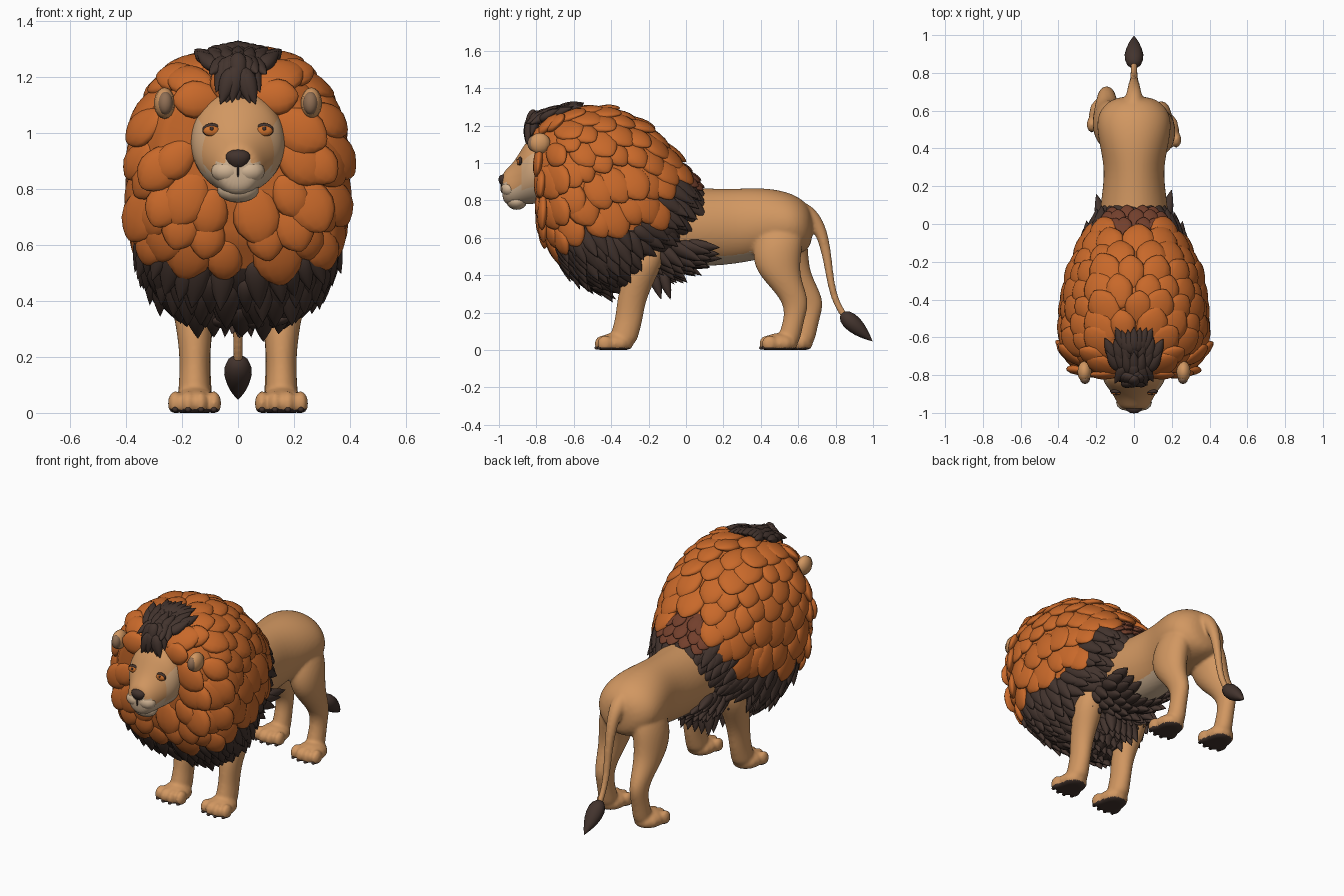
import bpy, bmesh, math, random
from mathutils import Vector as V
from mathutils.bvhtree import BVHTree

if "Cube" in bpy.data.objects:
    bpy.data.objects.remove(bpy.data.objects["Cube"])

random.seed(4)
X = V((1, 0, 0))


def material(name, rgb):
    m = bpy.data.materials.new(name)
    m.diffuse_color = (*rgb, 1)
    m.use_nodes = True
    m.node_tree.nodes["Principled BSDF"].inputs["Base Color"].default_value = m.diffuse_color
    return m


TAN = material("tan fur", (.64, .31, .12))
ORANGE = material("orange mane", (.58, .14, .023))
DARK = material("dark brown hair", (.056, .034, .027))
RUSSET = material("russet hair", (.17, .05, .025))
CREAM = material("cream fur", (.64, .46, .30))
PALE = material("pale tan fur", (.63, .38, .20))
AMBER = material("amber eye", (.60, .16, .025))
INNER = material("inner ear", (.28, .16, .09))


def mesh_object(name, verts, faces, mats, rule=None, subsurf=0):
    me = bpy.data.meshes.new(name)
    me.from_pydata([tuple(v) for v in verts], [], faces)
    bm = bmesh.new()
    bm.from_mesh(me)
    bmesh.ops.recalc_face_normals(bm, faces=bm.faces)
    for f in bm.faces:
        f.smooth = True
        if rule:
            f.material_index = rule(f.calc_center_median(), f.normal)
    bm.to_mesh(me)
    bm.free()
    for m in mats:
        me.materials.append(m)
    ob = bpy.data.objects.new(name, me)
    bpy.context.collection.objects.link(ob)
    if subsurf:
        ob.modifiers.new("smooth", 'SUBSURF').levels = subsurf
    return ob


def skin(name, rows, mats, rule=None, subsurf=0):
    """Closed tube through rows of points, with capped ends."""
    n, k = len(rows[0]), len(rows)
    faces = [(r * n + i, r * n + (i + 1) % n, (r + 1) * n + (i + 1) % n, (r + 1) * n + i)
             for r in range(k - 1) for i in range(n)]
    faces += [tuple(range(n)), tuple(range((k - 1) * n, k * n))]
    return mesh_object(name, [p for r in rows for p in r], faces, mats, rule, subsurf)


def loft(name, rings, mats, axis=None, n=16, rule=None):
    """Rings are (centre, x radius, other radius), square to the axis or the path."""
    rows = []
    for i, (c, a, b) in enumerate(rings):
        t = axis or (V(rings[min(i + 1, len(rings) - 1)][0]) - V(rings[max(i - 1, 0)][0])).normalized()
        w = t.cross(X).normalized()
        rows.append([V(c) + X * a * math.cos(s) + w * b * math.sin(s)
                     for s in (2 * math.pi * j / n for j in range(n))])
    return skin(name, rows, mats, rule, 2)


# Unit ball used for every lock of hair and every rounded detail
bm = bmesh.new()
bmesh.ops.create_uvsphere(bm, u_segments=12, v_segments=9, radius=1)
BALL_V = [v.co.copy() for v in bm.verts]
BALL_F = [tuple(v.index for v in f.verts) for f in bm.faces]
bm.free()


class Locks:
    """Collects many balls or locks into one object."""

    def __init__(self):
        self.v, self.f = [], []

    def add(self, p, d, n, L, W, T, pointed=False):
        d = V(d).normalized()
        s = d.cross(V(n)).normalized()
        n = s.cross(d)
        o = len(self.v)
        for c in BALL_V:
            k = math.sqrt(max(0, 1 - c.z)) if pointed else 1 + .15 * c.z - .5 * max(0, c.z) ** 3
            self.v.append(V(p) + d * L * c.z + s * W * k * c.x + n * T * k * c.y)
        self.f += [tuple(i + o for i in f) for f in BALL_F]

    def ball(self, p, r):
        o = len(self.v)
        self.v += [V(p) + V((c.x * r[0], c.y * r[1], c.z * r[2])) for c in BALL_V]
        self.f += [tuple(i + o for i in f) for f in BALL_F]

    def build(self, name, mats, rule=None):
        return mesh_object(name, self.v, self.f, mats, rule)


# Trunk, legs, paws and tail, fused afterwards into one smooth body
parts = [loft("trunk", [((0, y, z), a, b) for y, z, a, b in (
    (-.45, .72, .15, .20), (-.25, .68, .19, .25), (-.05, .66, .195, .22), (.12, .655, .18, .212),
    (.28, .662, .155, .205), (.42, .68, .187, .192), (.53, .675, .205, .178), (.61, .665, .185, .155),
    (.68, .65, .10, .10))], [TAN], V((0, 1, 0)))]
FRONT = ((.62, -.2, .13, .08, .09), (.48, -.205, .168, .095, .095), (.35, -.265, .16, .07, .088),
         (.25, -.295, .154, .06, .077), (.16, -.305, .155, .053, .075), (.08, -.33, .155, .060, .078),
         (.02, -.34, .155, .062, .07))
HIND = ((.74, .52, .08, .05, .08), (.62, .505, .112, .09, .13), (.52, .485, .132, .09, .135),
        (.42, .49, .14, .08, .118), (.33, .545, .145, .062, .09), (.25, .59, .145, .049, .07),
        (.17, .58, .145, .047, .055), (.08, .555, .145, .053, .062), (.02, .54, .145, .053, .06))
claws = Locks()
for side in (1, -1):
    for kind, rings, py in (("front", FRONT, -.38), ("hind", HIND, .50)):
        back = .08 if kind == "hind" and side < 0 else 0
        parts.append(loft("leg", [((side * x, y + back * min(1, max(0, (.7 - z) / .4)), z), a, b)
                                  for z, y, x, a, b in rings], [TAN], V((0, 0, -1))))
        paw, px = Locks(), side * .155
        paw.ball((px, py + back, .035), (.085, .10, .056))
        for i in range(4):
            q = i - 1.5
            toe = (px + q * .046, py + back - .074 + .014 * abs(q), .034)
            paw.ball(toe, (.027, .043, .044))
            claws.ball((toe[0], toe[1] - .030, .012), (.011, .012, .010))
        paw.v = [V((v.x, v.y, max(v.z, 0))) for v in paw.v]
        parts.append(paw.build("paw", [TAN]))
claws.build("claws", [DARK])
parts.append(loft("tail", [((0, y, z), r, r) for y, z, r in (
    (.52, .74, .06), (.60, .755, .058), (.67, .72, .048), (.725, .635, .035), (.755, .50, .026),
    (.77, .38, .022), (.795, .27, .02), (.845, .18, .02), (.88, .15, .016))], [TAN], n=10))
bpy.context.view_layer.update()
deps = bpy.context.evaluated_depsgraph_get()
bm = bmesh.new()
for ob in parts:
    bm.from_mesh(ob.evaluated_get(deps).to_mesh())
me = bpy.data.meshes.new("body")
bm.to_mesh(me)
bm.free()
for ob in parts:
    bpy.data.objects.remove(ob)
body = bpy.data.objects.new("body", me)
bpy.context.collection.objects.link(body)
fuse = body.modifiers.new("fuse", 'REMESH')
fuse.mode, fuse.voxel_size = 'VOXEL', .0095
blend = body.modifiers.new("blend", 'SMOOTH')
blend.factor, blend.iterations = .5, 5
bpy.context.view_layer.update()
fused = bpy.data.meshes.new_from_object(body.evaluated_get(bpy.context.evaluated_depsgraph_get()))
body.modifiers.clear()
body.data = fused
fused.materials.clear()
for m in (TAN, CREAM, DARK):
    fused.materials.append(m)
# Dark soles and pale belly
for f in fused.polygons:
    c, n = f.center, f.normal
    f.use_smooth = True
    f.material_index = 2 if c.z < .012 else int(n.z < -.7 and .4 < c.z < .56 and c.y < .4 and abs(c.x) < .14)

# Tail tuft
tuft = Locks()
tuft.add((0, .914, .122), (0, .75, -.68), (0, .6, .7), .112, .046, .042, True)
for a in (-1, 1):
    tuft.add((a * .012, .90, .13), (a * .08, .75, -.68), (0, .6, .7), .08, .032, .036, True)
tuft.build("tail_tuft", [DARK])

# Head with pale muzzle and cheeks
head = loft("head", [((0, y, z), a, b) for y, z, a, b in (
    (-.60, .98, .17, .18), (-.78, .972, .174, .19), (-.84, .957, .163, .178), (-.88, .926, .128, .148),
    (-.92, .888, .102, .118), (-.96, .872, .084, .095), (-.985, .875, .058, .066))],
    [TAN, CREAM, PALE], V((0, 1, 0)), 24,
    lambda c, n: 1 if c.z < (.90 if c.y < -.97 else .865) else 2 * int(abs(c.x) > .12 and c.z < 1.04))
chin = Locks()
chin.ball((0, -.905, .795), (.075, .055, .045))
for s in (-1, 1):
    chin.ball((s * .04, -.945, .862), (.056, .044, .042))
chin.build("muzzle", [CREAM])
bpy.context.view_layer.update()
tree = BVHTree.FromObject(head, bpy.context.evaluated_depsgraph_get())


def face_y(x, z):
    hit = tree.ray_cast(V((x, -2, z)), V((0, 1, 0)))[0]
    return hit.y if hit else -.85


# Nose, mouth line, eyes and ears
nose = Locks()
nose.add((0, -.972, .900), (0, .12, -1), (0, -1, 0), .040, .042, .027, True)
nose.ball((0, -.972, .915), (.046, .024, .012))
nose.ball((0, -.983, .868), (.004, .010, .028))
nose.build("nose", [DARK])
mouth = Locks()
for s in (-1, 1):
    for i in range(9):
        x = .004 + i * .0075
        mouth.ball((s * x, -.962 + 5 * x * x, .838 - .012 * math.sin(i / 8 * math.pi)), (.007, .012, .004))
mouth.build("mouth_line", [DARK])
rims, irises, ears, inner = (Locks() for _ in range(4))
for s in (-1, 1):
    e = V((s * .094, face_y(s * .094, 1.01), 1.01))
    rims.ball(e, (.034, .012, .024))
    irises.ball(e + V((0, -.008, -.004)), (.030, .010, .018))
    rims.ball(e + V((0, -.015, .004)), (.007, .005, .008))
    ears.ball((s * .262, -.782, 1.105), (.038, .058, .056))
    inner.ball((s * .259, -.818, 1.105), (.027, .030, .041))
rims.build("eye_rims_and_pupils", [DARK])
irises.build("eyes", [AMBER])
ears.build("ears", [TAN])
inner.build("inner_ears", [INNER])

# Mane shape: slanted rings of top y, top z, bottom y, bottom z, half width
MANE = ((-.80, 1.13, -.79, .77, .18), (-.79, 1.19, -.76, .62, .28), (-.71, 1.25, -.67, .48, .35),
        (-.57, 1.285, -.57, .385, .375), (-.40, 1.28, -.44, .32, .365), (-.22, 1.20, -.29, .35, .335),
        (-.08, 1.06, -.22, .39, .285), (.03, .94, -.19, .46, .25), (.075, .85, -.15, .50, .205))


def mane_point(v, t):
    i = min(int(v), 7)
    a = [p + (q - p) * (v - i) for p, q in zip(MANE[i], MANE[i + 1])]
    top, bot = V((0, a[0], a[1])), V((0, a[2], a[3]))
    e = .85 if math.cos(t) > 0 or v > 4.6 else .85 - .13 * min(1, -2 * math.cos(t))
    power = lambda q: math.copysign(abs(q) ** e, q)
    return (top + bot) / 2 + (top - bot) / 2 * power(math.cos(t)) + X * a[4] * power(math.sin(t))


def mane_normal(v, t):
    n = (mane_point(min(v + .05, 8), t) - mane_point(v - .05, t)).cross(
        mane_point(v, t + .05) - mane_point(v, t - .05)).normalized()
    return n if n.dot(mane_point(v, t) - V((0, -.42, .85))) > 0 else -n


def is_dark(p):
    edge = .49 + max(0, min(1, (p.y + .72) / .17)) * .10 + .06 * min(1, abs(p.x) / .25)
    return p.z < edge + max(0, p.y + .2) * 2


def is_russet(p):
    return -.05 < p.y < .055 and p.z > .86 and abs(p.x) < .17


def is_crest(p):
    return abs(p.x) < .09 and p.y < -.6 and p.z > 1.16


skin("mane_core", [[mane_point(r / 4, 2 * math.pi * j / 48) for j in range(48)] for r in range(33)],
     [ORANGE, DARK, RUSSET],
     lambda c, n: 2 if is_russet(c) else int(is_dark(c) or is_crest(c)))

# Overlapping locks laid over the mane in staggered rows
orange, dark, russet = Locks(), Locks(), Locks()
for want_dark, dv, gap in ((False, .55, .125), (True, .42, .068)):
    v, row = .3, 0
    while v < 7.95:
        ring = [mane_point(v, math.pi * j / 12) for j in range(25)]
        count = int(sum((q - p).length for p, q in zip(ring, ring[1:])) / gap)
        for j in range(count):
            t = 2 * math.pi * (j + .5 * (row % 2) + random.uniform(-.2, .2)) / count
            p, n = mane_point(v, t), mane_normal(v, t)
            if is_russet(p):
                if want_dark:
                    russet.add(p, V((0, 1, -.6)), n, .06, .045, .014)
                continue
            if is_dark(p) != want_dark or is_crest(p):
                continue
            if min((p - V((s * .262, -.79, 1.105))).length for s in (-1, 1)) < .10:
                continue
            if abs(p.x) > .1 and math.hypot(p.y + .2, p.z - .48) < .08:
                continue
            flow = V((0, .8, -.55)) if want_dark and p.y > -.25 else V((0, .45, -.8))
            if p.y < -.66:
                flow += V((p.x, 0, p.z - .95)).normalized() * .9
            flow = (flow - n * flow.dot(n)).normalized()
            k = random.uniform(.85, 1.2)
            if want_dark:
                d = flow + n * random.uniform(.1, .45)
                dark.add(p + flow * .03, d, n, .095 * k, .038 * k, .026, True)
            else:
                orange.add(p + flow * .02, flow + n * random.uniform(.10, .20), n, .098 * k, .074 * k, .028)
        v += dv
        row += 1

# Dark fringe under the chest and along the belly
for y in (-.20, -.14, -.08, -.02, .04, .075):
    for i in range(-4, 5):
        w = i / 4
        p = V((w * .175, y + random.uniform(-.02, .02), .42 + .08 * w * w + max(0, y + .08) * .35))
        dark.add(p, (w * .2, .8, -.75 + 4 * max(0, y + .1)), (w, 0, -1), .10, .038, .028, True)
for y in (-.42, -.34, -.25, -.16, -.11):
    for i in range(-2, 3):
        dark.add((i * .04, y, .36), (i * .08, .3, -1), (0, -1, 0), .095, .034, .03, True)

# Dark forelock running from the brow to the crown
crest = Locks()
for y, z, half, d, n in ((-.84, 1.18, .04, (0, -.15, -1), (0, -1, .2)),
                         (-.82, 1.22, .055, (0, -.3, -.9), (0, -1, .4)),
                         (-.785, 1.25, .07, (0, -.6, -.3), (0, -.6, 1)),
                         (-.73, 1.275, .11, (0, .5, .30), (0, -.4, 1)),
                         (-.67, 1.29, .125, (0, .7, .27), (0, -.2, 1)),
                         (-.62, 1.305, .07, (0, .8, .20), (0, 0, 1))):
    for i in range(-3, 4):
        q = i / 3
        crest.add((q * half, y + random.uniform(-.015, .015), z - .015 * abs(q)),
                  (q * .35, d[1], d[2]), n, .07, .03, .024, True)

orange.build("mane_locks", [ORANGE])
dark.build("dark_mane_locks", [DARK])
russet.build("mane_back_patch", [RUSSET])
crest.build("forelock", [DARK])
